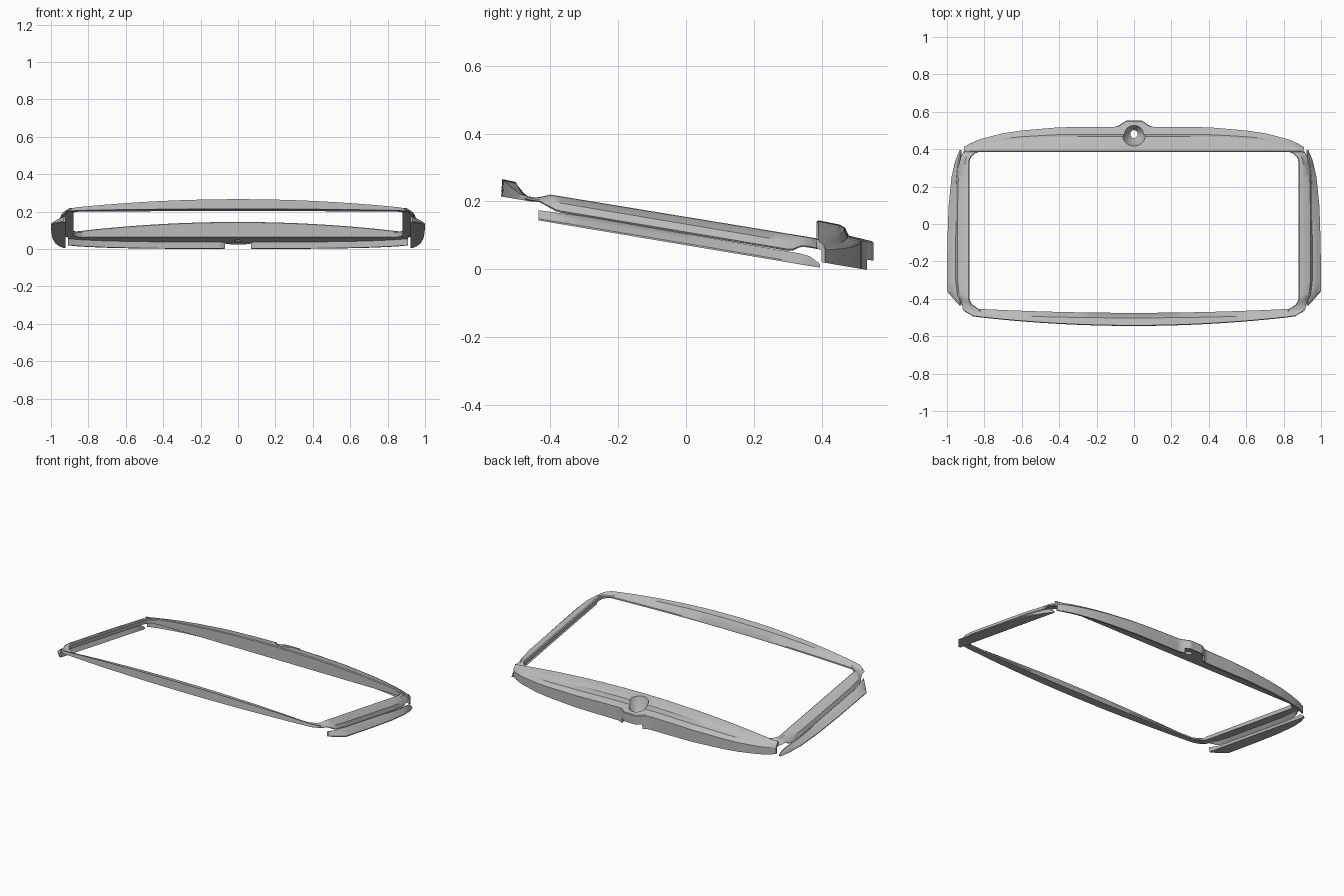
import bpy, bmesh, math

cube = bpy.data.objects.get("Cube")
if cube:
    bpy.data.objects.remove(cube, do_unlink=True)

grey = bpy.data.materials.new("satin_grey")
grey.use_nodes = True
grey.diffuse_color = (0.5, 0.5, 0.5, 1)
grey.node_tree.nodes["Principled BSDF"].inputs["Base Color"].default_value = (0.5, 0.5, 0.5, 1)


def tilt(x, y, h):
    """Height h above the sloping base plane becomes world z."""
    return (x, y, 0.07 - 0.168 * y + h)


def interp(keys, v):
    """Piecewise linear lookup in (position, value) pairs."""
    for (a, p), (b, q) in zip(keys, keys[1:]):
        if v <= b:
            return p + (q - p) * max(0, (v - a) / (b - a))
    return keys[-1][1]


def loft(name, sections):
    """Closed solid through a list of equal-length sections."""
    bm = bmesh.new()
    rings = [[bm.verts.new(p) for p in s] for s in sections]
    n = len(rings[0])
    for a, b in zip(rings, rings[1:]):
        for i in range(n):
            j = (i + 1) % n
            bm.faces.new((a[i], a[j], b[j], b[i]))
    bm.faces.new(rings[0])
    bm.faces.new(rings[-1][::-1])
    bmesh.ops.recalc_face_normals(bm, faces=bm.faces)
    mesh = bpy.data.meshes.new(name)
    bm.to_mesh(mesh)
    bm.free()
    obj = bpy.data.objects.new(name, mesh)
    bpy.context.collection.objects.link(obj)
    mesh.materials.append(grey)
    return obj


def activate(obj):
    bpy.ops.object.select_all(action='DESELECT')
    obj.select_set(True)
    bpy.context.view_layer.objects.active = obj


def smooth(obj):
    activate(obj)
    bpy.ops.object.shade_smooth_by_angle(angle=math.radians(32))


def span(a, b, n):
    return [a + (b - a) * i / n for i in range(n + 1)]


# Front bar: thin at the corners, swelling to a raised lip in the middle
def front_section(x):
    s = 1 - (x / 0.9) ** 2
    inner, outer = -0.45 - 0.025 * s, -0.49 - 0.055 * s
    if abs(x) > 0.86:
        outer += 0.5 * (abs(x) - 0.86)
    top = 0.067 + 0.038 * s
    profile = [(outer, 0.053), (outer + 0.003, top),
               (outer + 0.01 + 0.033 * s, top - 0.002),
               (inner, 0.062), (inner, 0.053)]
    return [tilt(x, y, h) for y, h in profile]


smooth(loft("front_bar", [front_section(x) for x in span(-0.9, 0.9, 48)]))


# Back bar: domed top, stepped ledge, hanging skirt and a central boss
BACK_EDGE = [(0, 0.52), (0.4, 0.517), (0.6, 0.5), (0.7, 0.485),
             (0.8, 0.46), (0.86, 0.44), (0.91, 0.41)]


def back_section(x):
    ax = abs(x)
    s = 1 - (x / 0.91) ** 2
    inner, outer = 0.385, interp(BACK_EDGE, ax)
    step = inner + (outer - inner) * 0.66
    if ax < 0.11:
        outer += 0.033 * min(1, 1.5 * (0.5 + 0.5 * math.cos(math.pi * ax / 0.11)))
    crown, ledge = 0.084 + 0.056 * s, 0.062 + 0.043 * s
    hem = 0.048 if ax < 0.0705 else 0.018
    wall = min(0.014, (outer - inner) * 0.4)
    profile = [(inner, 0.058), (inner, crown - 0.004), (inner + 0.006, crown),
               (step - 0.02, crown - 0.002), (step - 0.005, crown - 0.008),
               (step + 0.006, ledge + 0.005), (outer - 0.004, ledge),
               (outer, ledge - 0.004), (outer, hem),
               (outer - wall, hem), (outer - wall, 0.052)]
    return [tilt(x, y, h) for y, h in profile]


stations = sorted(span(-0.91, 0.91, 52) + span(-0.11, 0.11, 20)
                  + [side * v for side in (-1, 1) for v in (0.07, 0.071)])
stations = [x for i, x in enumerate(stations) if i == 0 or x - stations[i - 1] > 0.0005]
back_bar = loft("back_bar", [back_section(x) for x in stations])

# Conical dish and through hole in the boss
dish = [(0.02, -0.1), (0.02, 0.045), (0.028, 0.055), (0.06, 0.115), (0.07, 0.16)]
cutter = loft("dish_cutter", [[(r * math.cos(a), 0.482 + r * math.sin(a), z)
                               for a in span(0, math.tau, 32)[:-1]] for r, z in dish])
cutter.hide_render = True
cut = back_bar.modifiers.new("dish", 'BOOLEAN')
cut.object = cutter
cut.solver = 'EXACT'
activate(back_bar)
bpy.ops.object.modifier_apply(modifier="dish")
bpy.data.objects.remove(cutter, do_unlink=True)
smooth(back_bar)


# Side rails with rounded inner corners
RAIL_EDGE = [(-0.475, 0.895), (-0.46, 0.915), (-0.42, 0.922), (-0.38, 0.945),
             (-0.3, 0.954), (0.2, 0.952), (0.3, 0.942), (0.36, 0.925), (0.42, 0.895)]


def rail_section(side, y):
    over = max(0, y - 0.325, -0.39 - y)
    radius = 0.06
    inner = 0.88 - radius + math.sqrt(max(0, radius ** 2 - min(over, radius) ** 2))
    outer = interp(RAIL_EDGE, y)
    full = interp([(-0.43, 0), (-0.38, 1), (0.31, 1), (0.34, 0)], y)
    top = interp([(-0.44, 0.067), (-0.4, 0.083), (0.4, 0.086)], y)
    profile = [(inner, 0.057), (inner, top - 0.004), (inner + 0.006, top),
               (inner + 0.024, top - 0.002),
               (outer - 0.01, 0.063), (outer, 0.058 - 0.018 * full),
               (outer - 0.004, 0.055 - 0.02 * full), (outer - 0.022, 0.056)]
    return [tilt(side * x, y, h) for x, h in profile]


# Flared lower flange outside each rail, mitred at the front
FLANGE_EDGE = [(-0.435, 0.934), (-0.36, 1.0), (-0.1, 0.998), (0.1, 0.991),
               (0.25, 0.976), (0.34, 0.955), (0.395, 0.932)]


def flange_section(side, y):
    outer = interp(FLANGE_EDGE, y)
    inner = 0.923
    ridge = inner + min(0.03, (outer - inner) * 0.5)
    top = interp([(-0.435, 0.031), (-0.3, 0.036), (0.36, 0.033), (0.395, 0.012)], y)
    profile = [(inner, 0.001), (ridge - 0.006, top), (ridge, top),
               ((ridge + outer) / 2, top * 0.62), (outer, 0.006), (outer, 0.001)]
    return [tilt(side * x, y, h) for x, h in profile]


for side, label in ((1, "left"), (-1, "right")):
    smooth(loft(label + "_rail", [rail_section(side, y) for y in span(-0.475, 0.42, 60)]))
    ys = [-0.435, -0.36] + span(-0.3, 0.395, 24)
    smooth(loft(label + "_flange", [flange_section(side, y) for y in ys]))
